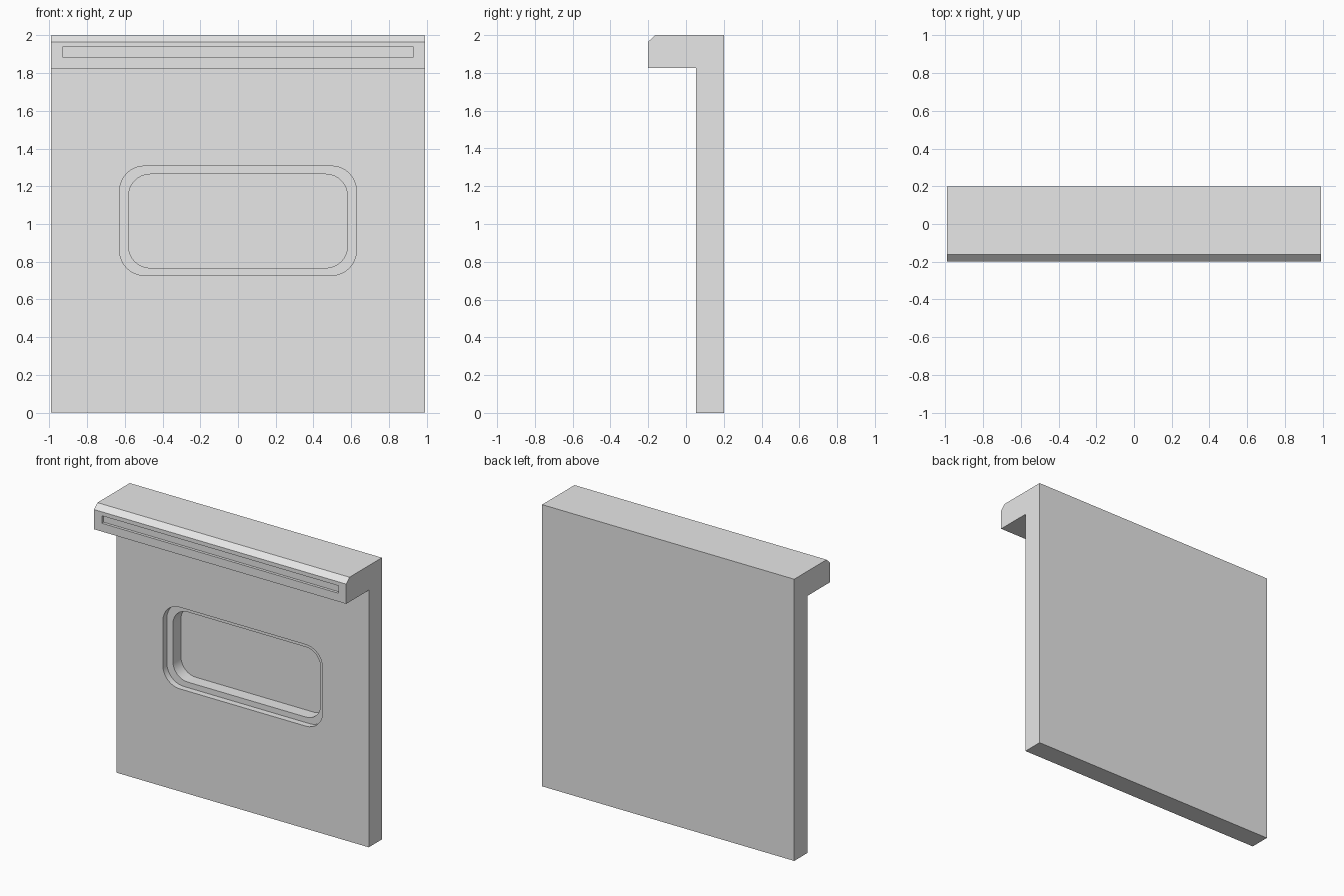
import bpy
import math

default_cube = bpy.data.objects.get("Cube")
if default_cube:
    bpy.data.objects.remove(default_cube, do_unlink=True)

GREY = (0.8, 0.8, 0.8, 1.0)
grey = bpy.data.materials.new("light_grey")
grey.use_nodes = True
grey.diffuse_color = GREY
grey.node_tree.nodes["Principled BSDF"].inputs["Base Color"].default_value = GREY


def prism(name, outline, offset):
    """Closed prism from an outline of 3D points, swept along offset."""
    n = len(outline)
    far = [tuple(a + b for a, b in zip(p, offset)) for p in outline]
    faces = [tuple(range(n)), tuple(reversed(range(n, 2 * n)))]
    faces += [(i, i + n, (i + 1) % n + n, (i + 1) % n) for i in range(n)]
    mesh = bpy.data.meshes.new(name)
    mesh.from_pydata(outline + far, [], faces)
    mesh.materials.append(grey)
    obj = bpy.data.objects.new(name, mesh)
    bpy.context.collection.objects.link(obj)
    # Make the normals point outwards
    bpy.context.view_layer.objects.active = obj
    bpy.ops.object.select_all(action='DESELECT')
    obj.select_set(True)
    bpy.ops.object.mode_set(mode='EDIT')
    bpy.ops.mesh.select_all(action='SELECT')
    bpy.ops.mesh.normals_make_consistent(inside=False)
    bpy.ops.object.mode_set(mode='OBJECT')
    return obj


def rounded_rect(half_w, z0, z1, radius, y, steps=8):
    """Rounded rectangle outline facing the front."""
    if radius == 0:
        return [(-half_w, y, z0), (half_w, y, z0), (half_w, y, z1), (-half_w, y, z1)]
    points = []
    corners = [(1, z1 - radius), (-1, z1 - radius), (-1, z0 + radius), (1, z0 + radius)]
    for quarter, (side, cz) in enumerate(corners):
        for i in range(steps + 1):
            a = math.pi / 2 * (quarter + i / steps)
            points.append((side * (half_w - radius) + radius * math.cos(a), y,
                           cz + radius * math.sin(a)))
    return points


def cut(target, name, half_w, z0, z1, radius, front, floor):
    """Sink a recess from in front of the face back to the floor depth."""
    start = front - 0.05
    cutter = prism(name, rounded_rect(half_w, z0, z1, radius, start), (0, floor - start, 0))
    cutter.hide_render = True
    mod = target.modifiers.new(name, 'BOOLEAN')
    mod.operation = 'DIFFERENCE'
    mod.solver = 'EXACT'
    mod.object = cutter
    bpy.context.view_layer.objects.active = target
    bpy.ops.object.modifier_apply(modifier=mod.name)
    bpy.data.objects.remove(cutter, do_unlink=True)


HALF_W, BACK, PANEL_FRONT, LIP_FRONT = 0.99, 0.2, 0.053, -0.2

# Panel with an overhanging, chamfered top lip
side_profile = [(BACK, 0), (BACK, 2), (-0.163, 2), (LIP_FRONT, 1.965),
                (LIP_FRONT, 1.825), (PANEL_FRONT, 1.825), (PANEL_FRONT, 0)]
panel = prism("lipped_panel", [(-HALF_W, y, z) for y, z in side_profile], (2 * HALF_W, 0, 0))

# Stepped hand recess, then the shallow groove along the lip
cut(panel, "recess_rim", 0.627, 0.728, 1.307, 0.13, PANEL_FRONT, 0.098)
cut(panel, "recess_well", 0.58, 0.767, 1.264, 0.115, PANEL_FRONT, 0.188)
cut(panel, "lip_groove", 0.93, 1.884, 1.937, 0, LIP_FRONT, -0.18)

# Smooth the rounded corners, keep every other edge crisp
bpy.ops.object.select_all(action='DESELECT')
panel.select_set(True)
bpy.context.view_layer.objects.active = panel
bpy.ops.object.shade_smooth_by_angle(angle=math.radians(30))
